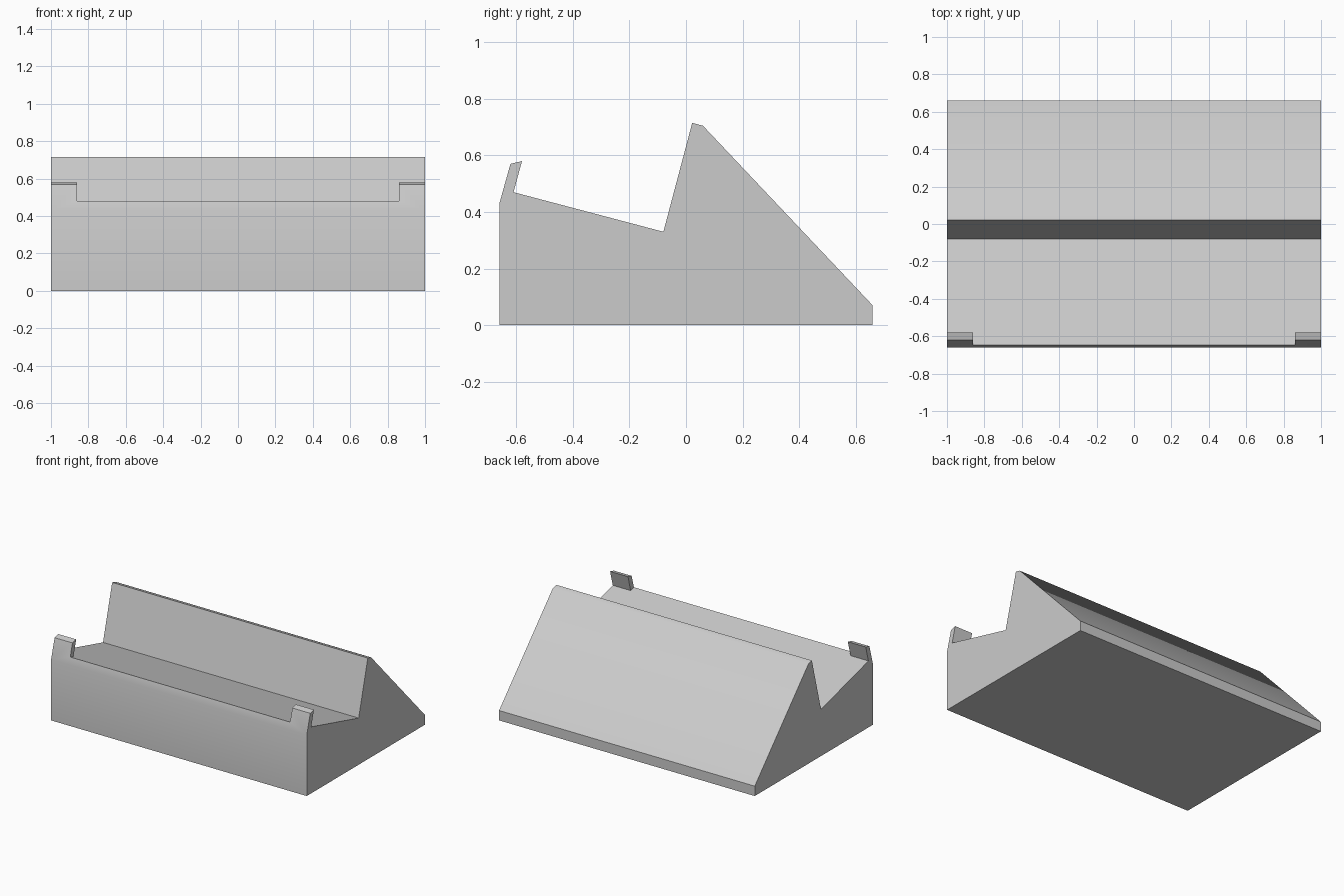
import bpy, bmesh, math

cube = bpy.data.objects.get("Cube")
if cube:
    bpy.data.objects.remove(cube, do_unlink=True)

# Material
grey = bpy.data.materials.new("light_grey")
grey.use_nodes = True
colour = (0.6, 0.6, 0.6, 1)
grey.diffuse_color = colour
grey.node_tree.nodes["Principled BSDF"].inputs["Base Color"].default_value = colour

# Side profiles as (y, z): the wedge body and the retaining clip on its front lip
LIP, SEAT = (-0.646, 0.48), (-0.61, 0.47)
BODY = [(-0.66, 0), (0.66, 0), (0.66, 0.07), (0.06, 0.705), (0.022, 0.715),
        (-0.08, 0.33), SEAT, LIP, (-0.66, 0.43)]
CLIP = [LIP, SEAT, (-0.58, 0.58), (-0.621, 0.57)]
STATIONS = [-1, -0.86, 0.86, 1]


def loft(bm, profile, xs):
    """Capped prism running through every x station."""
    rings = [[bm.verts.new((x, y, z)) for y, z in profile] for x in xs]
    n = len(profile)
    for a, b in zip(rings, rings[1:]):
        for i in range(n):
            j = (i + 1) % n
            bm.faces.new((a[i], a[j], b[j], b[i]))
    bm.faces.new(rings[0])
    bm.faces.new(rings[-1][::-1])


# Stand: body with a clip at each end of the lip
bm = bmesh.new()
loft(bm, BODY, STATIONS)
loft(bm, CLIP, STATIONS[:2])
loft(bm, CLIP, STATIONS[2:])
bmesh.ops.remove_doubles(bm, verts=bm.verts, dist=0.0005)

# Open the joints between clips and body, then tidy coplanar faces
joints = [f for f in bm.faces
          if all(min(math.dist(v.co[1:], p) for p in (LIP, SEAT)) < 0.001 for v in f.verts)
          and abs(f.calc_center_median().x) > 0.86]
bmesh.ops.delete(bm, geom=joints, context='FACES')
bmesh.ops.remove_doubles(bm, verts=bm.verts, dist=0.0005)
bmesh.ops.recalc_face_normals(bm, faces=bm.faces)
bmesh.ops.dissolve_limit(bm, angle_limit=math.radians(1),
                         verts=bm.verts, edges=bm.edges)

mesh = bpy.data.meshes.new("display_stand")
bm.to_mesh(mesh)
bm.free()
mesh.materials.append(grey)
stand = bpy.data.objects.new("display_stand", mesh)
bpy.context.collection.objects.link(stand)

# Soft shading across the shallow bends only
bpy.ops.object.select_all(action='DESELECT')
stand.select_set(True)
bpy.context.view_layer.objects.active = stand
bpy.ops.object.shade_smooth_by_angle(angle=math.radians(35))
